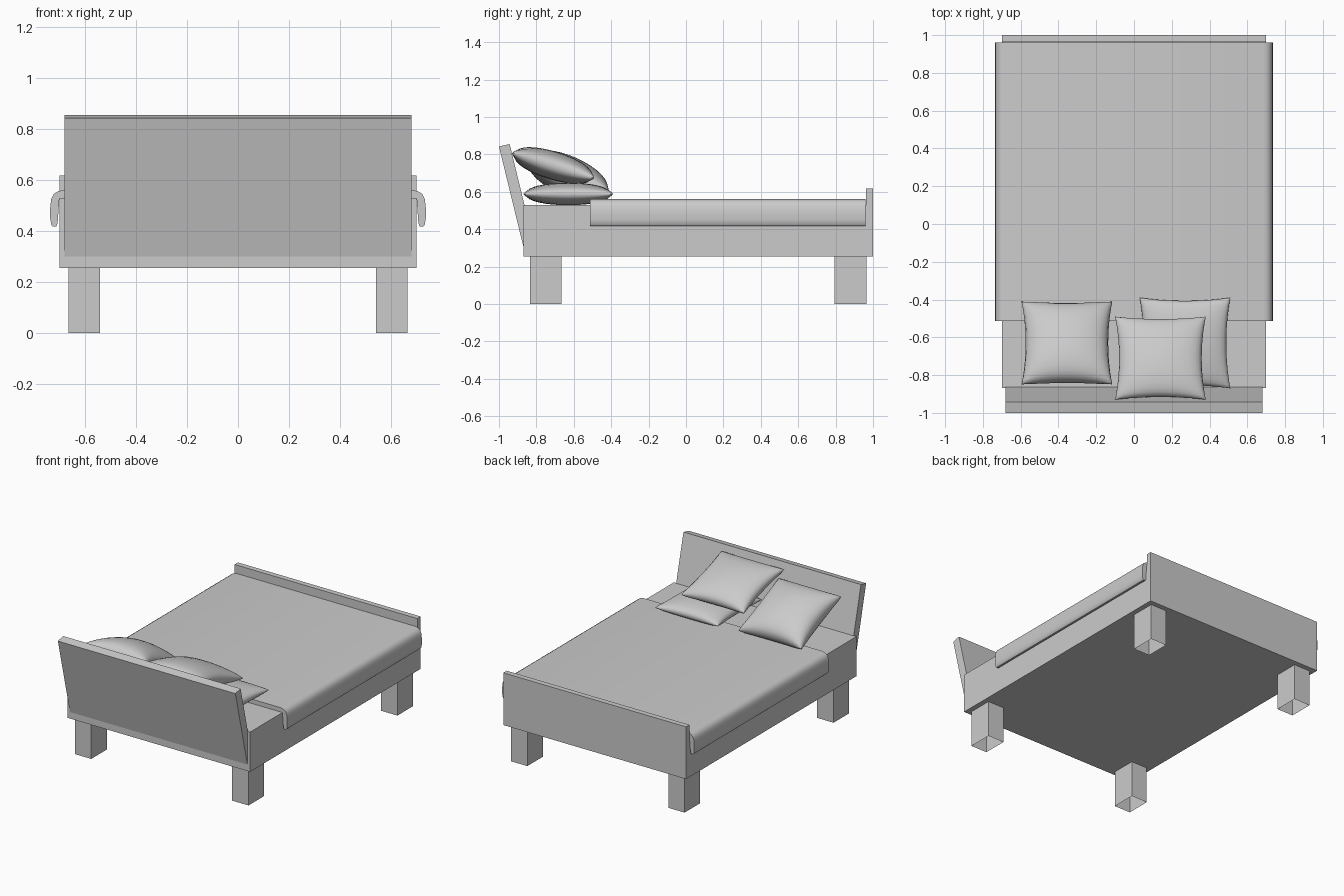
import bpy, bmesh, math
from mathutils import Matrix

if "Cube" in bpy.data.objects:
    bpy.data.objects.remove(bpy.data.objects["Cube"])


def add_object(name, bm, smooth=None):
    bmesh.ops.recalc_face_normals(bm, faces=bm.faces)
    mesh = bpy.data.meshes.new(name)
    bm.to_mesh(mesh)
    bm.free()
    ob = bpy.data.objects.new(name, mesh)
    bpy.context.collection.objects.link(ob)
    if smooth:
        bpy.ops.object.select_all(action='DESELECT')
        ob.select_set(True)
        bpy.context.view_layer.objects.active = ob
        bpy.ops.object.shade_smooth_by_angle(angle=math.radians(smooth))
    return ob


def box_mesh(x0, x1, y0, y1, z0, z1):
    bm = bmesh.new()
    bmesh.ops.create_cube(bm, size=1)
    for v in bm.verts:
        v.co = (x1 if v.co.x > 0 else x0, y1 if v.co.y > 0 else y0, z1 if v.co.z > 0 else z0)
    return bm


def extrude_profile(name, points, direction, smooth=None):
    bm = bmesh.new()
    face = bm.faces.new([bm.verts.new(p) for p in points])
    new = bmesh.ops.extrude_face_region(bm, geom=[face], use_keep_orig=True)["geom"]
    bmesh.ops.translate(bm, vec=direction, verts=[g for g in new if isinstance(g, bmesh.types.BMVert)])
    return add_object(name, bm, smooth)


# Mattress base and footboard
add_object("mattress_base", box_mesh(-0.70, 0.70, -0.868, 0.97, 0.255, 0.53))
add_object("footboard", box_mesh(-0.70, 0.70, 0.963, 1.0, 0.255, 0.617))

# Leaning headboard
side = [(-1.0, 0.842), (-0.943, 0.855), (-0.81, 0.31), (-0.868, 0.30)]
extrude_profile("headboard", [(-0.68, y, z) for y, z in side], (1.36, 0, 0))

# Open-ended legs
for sx, (xa, xb) in {"left": (-0.665, -0.54), "right": (0.54, 0.665)}.items():
    for sy, y0 in (("front", -0.835), ("back", 0.795)):
        bm = box_mesh(xa, xb, y0, y0 + 0.17, 0, 0.255)
        caps = [f for f in bm.faces if abs(f.normal.z) > 0.5]
        bmesh.ops.delete(bm, geom=caps, context='FACES_ONLY')
        add_object(f"{sy}_{sx}_leg", bm)

# Blanket folded over both sides
half = [(0.685, 0.56), (0.705, 0.556), (0.722, 0.545), (0.732, 0.525), (0.736, 0.49),
        (0.736, 0.45), (0.732, 0.425), (0.726, 0.418), (0.712, 0.418), (0.707, 0.43), (0.70, 0.528)]
outline = half + [(-x, z) for x, z in reversed(half)]
extrude_profile("blanket", [(x, -0.513, z) for x, z in outline], (0, 1.474, 0), 40)


# Pillows: puffed grids with pinched sides and pointed corners
def pillow(name, center, tilt, hx, hy, thick):
    n = 16
    bm = bmesh.new()
    for s in (-1, 1):
        rows = []
        for i in range(n + 1):
            row = []
            for j in range(n + 1):
                u = math.sin((i / n - 0.5) * math.pi)
                v = math.sin((j / n - 0.5) * math.pi)
                puff = max(0, (1 - u * u) * (1 - v * v)) ** 0.4
                row.append(bm.verts.new((hx * u * (1 - 0.09 * (1 - v * v)),
                                         hy * v * (1 - 0.07 * (1 - u * u)), s * thick * puff)))
            rows.append(row)
        for i in range(n):
            for j in range(n):
                bm.faces.new((rows[i][j], rows[i + 1][j], rows[i + 1][j + 1], rows[i][j + 1]))
    bmesh.ops.remove_doubles(bm, verts=bm.verts, dist=0.0005)
    bm.transform(Matrix.Translation(center) @ Matrix.Rotation(math.radians(-tilt), 4, 'X'))
    add_object(name, bm, 60)


pillow("flat_pillow", (0.27, -0.63, 0.588), 0, 0.24, 0.24, 0.06)
pillow("middle_pillow", (0.14, -0.71, 0.74), 17, 0.24, 0.23, 0.075)
pillow("left_pillow", (-0.355, -0.63, 0.685), 24, 0.24, 0.24, 0.105)
